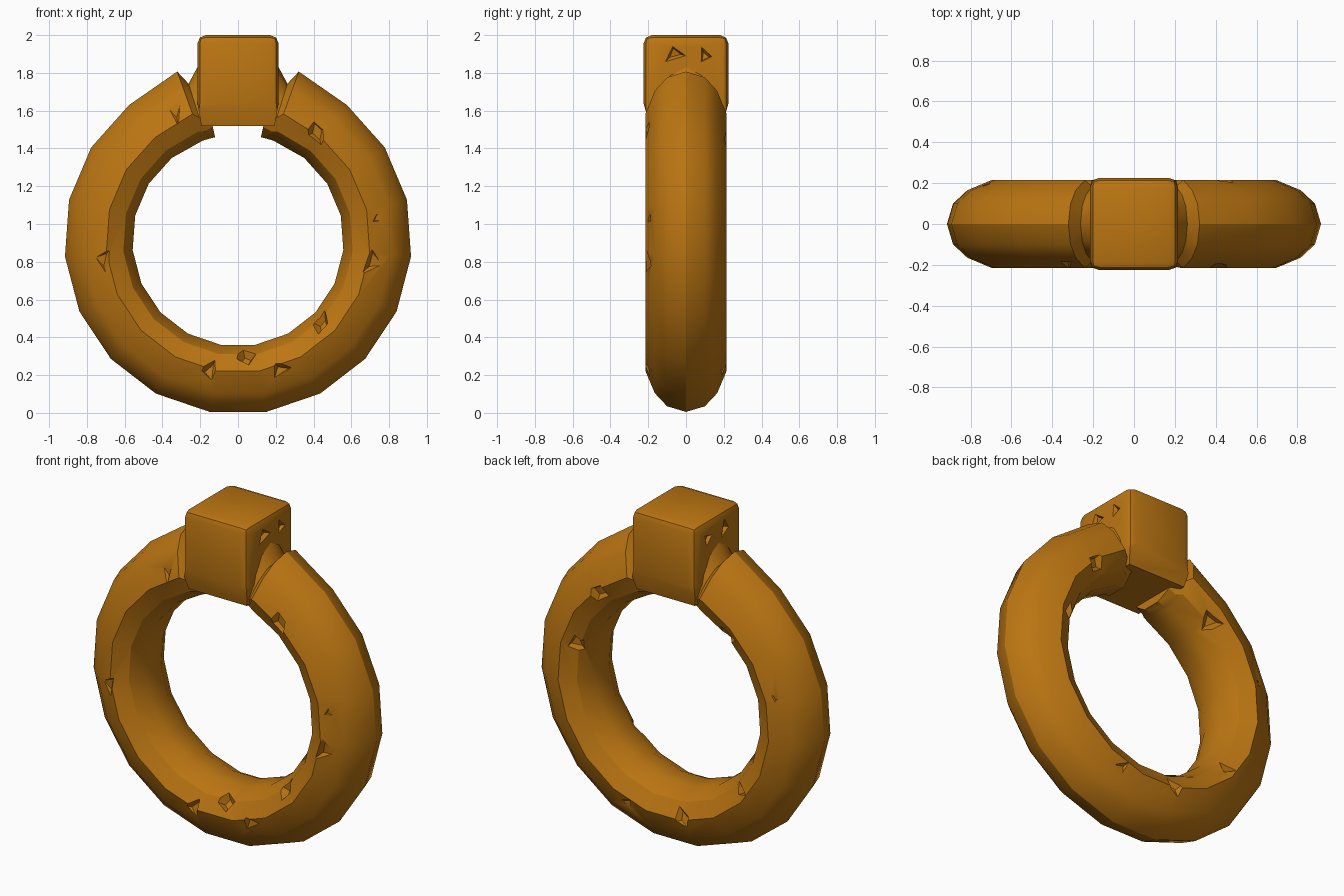
import bpy, bmesh, math, random
from mathutils import Vector, Matrix

if "Cube" in bpy.data.objects:
    bpy.data.objects.remove(bpy.data.objects["Cube"])

random.seed(4)
CZ = 0.913          # height of the ring's centre

bronze = bpy.data.materials.new("golden_bronze")
bronze.diffuse_color = (0.50, 0.18, 0.006, 1)
bronze.use_nodes = True
bronze.node_tree.nodes["Principled BSDF"].inputs["Base Color"].default_value = bronze.diffuse_color


def make_object(name, bm):
    bmesh.ops.recalc_face_normals(bm, faces=bm.faces)
    mesh = bpy.data.meshes.new(name)
    bm.to_mesh(mesh)
    bm.free()
    mesh.materials.append(bronze)
    obj = bpy.data.objects.new(name, mesh)
    bpy.context.collection.objects.link(obj)
    return obj


def select(obj):
    bpy.ops.object.select_all(action='DESELECT')
    obj.select_set(True)
    bpy.context.view_layer.objects.active = obj


def carve(obj, chips):
    # cut shallow three-sided chips (point, normal, radius, depth) into a part
    bm = bmesh.new()
    for point, normal, radius, depth in chips:
        turn = normal.to_track_quat('Z', 'Y').to_matrix().to_4x4()
        spin = Matrix.Rotation(random.uniform(0, 6.28), 4, 'Z')
        stretch = Matrix.Diagonal((1.0, random.uniform(0.5, 0.9), 1, 1))
        tilt = Matrix.Rotation(random.uniform(-0.2, 0.2), 4, 'X')
        bmesh.ops.create_cone(bm, cap_ends=True, segments=random.choice((3, 3, 4)),
                              radius1=radius * 0.5, radius2=radius * 1.2, depth=depth * 2,
                              matrix=Matrix.Translation(point) @ turn @ tilt @ spin @ stretch)
    cutter = make_object("chip_cutter", bm)
    cutter.hide_render = True
    mod = obj.modifiers.new("chips", 'BOOLEAN')
    mod.operation = 'DIFFERENCE'
    mod.solver = 'EXACT'
    mod.use_self = True
    mod.object = cutter
    select(obj)
    bpy.ops.object.modifier_apply(modifier=mod.name)
    bpy.data.objects.remove(cutter)


def smooth(obj, degrees):
    select(obj)
    bpy.ops.object.shade_smooth_by_angle(angle=math.radians(degrees))


# Band cross-section: (radius, y) for half the profile, then mirrored in y
half = [(0.92, 0), (0.89, 0.10), (0.82, 0.165), (0.70, 0.215),
        (0.61, 0.165), (0.56, 0.07)]
section = half + [(r, -y) for r, y in reversed(half[1:])]

# Stations around the ring: angle from the top, outer radius shift, y scale
SEG = 17
stations = [(12.5, 0.035, 0.82), (17.5, -0.05, 0.86), (19.8, 0.03, 1.0)]
stations += [(20 + 320 * i / SEG, 0, 1) for i in range(1, SEG)]
stations += [(360 - a, d, s) for a, d, s in stations[2::-1]]

bm = bmesh.new()
rings = []
for angle, shift, sy in stations:
    a = math.radians(angle)
    ring = []
    for r, y in section:
        rr = r + shift * max(0, (r - 0.56) / 0.36)
        ring.append(bm.verts.new((rr * math.sin(a), y * sy, CZ + rr * math.cos(a))))
    rings.append(ring)
n = len(section)
for p, q in zip(rings, rings[1:]):
    for i in range(n):
        bm.faces.new((p[i], p[(i + 1) % n], q[(i + 1) % n], q[i]))
bm.faces.new(rings[0])
bm.faces.new(rings[-1])
band = make_object("ring_band", bm)


def band_spot(angle, around):
    # point and outward normal on the band's surface
    a, p = math.radians(angle), math.radians(around)
    r = 0.74 + 0.175 * math.cos(p)
    pos = Vector((r * math.sin(a), 0.21 * math.sin(p), CZ + r * math.cos(a)))
    nor = Vector((math.cos(p) * math.sin(a), math.sin(p), math.cos(p) * math.cos(a)))
    return pos, nor


# Worn chips: (angle from top, angle around tube, size), front then back
spots = [(192, -100, 0.10), (162, -95, 0.10), (176, -130, 0.06), (99, -92, 0.10),
         (262, -95, 0.08), (36, -100, 0.09), (334, -80, 0.09), (81, -85, 0.05),
         (135, -130, 0.07), (190, 105, 0.09), (160, 90, 0.07), (230, 120, 0.06),
         (75, 130, 0.08), (40, 110, 0.07), (285, 85, 0.05), (320, 130, 0.08),
         (120, 60, 0.05), (250, 45, 0.05)]
carve(band, [(*band_spot(a, p), s, 0.022) for a, p, s in spots])
smooth(band, 32)

# Square block at the top, narrowing slightly at its foot
bm = bmesh.new()
bmesh.ops.create_cube(bm, size=1, matrix=Matrix.Translation((0, 0, 1.82))
                      @ Matrix.Diagonal((0.43, 0.45, 0.36, 1)))
foot = min(bm.faces, key=lambda f: f.calc_center_median().z)
low = bmesh.ops.extrude_face_region(bm, geom=[foot])
bm.faces.remove(foot)
for v in [g for g in low['geom'] if isinstance(g, bmesh.types.BMVert)]:
    v.co = (v.co.x * 0.9, v.co.y * 0.85, 1.52)
edges = [e for e in bm.edges
         if all(v.co.z > 1.6 for v in e.verts) and max(v.co.z for v in e.verts) > 1.9]
bmesh.ops.bevel(bm, geom=edges, offset=0.045, segments=2, profile=0.5, affect='EDGES')
block = make_object("top_block", bm)
carve(block, [(Vector((sx * 0.215, y, z)), Vector((sx, 0, 0)), s, 0.02)
              for sx in (-1, 1) for y, z, s in ((-0.06, 1.90, 0.07), (0.10, 1.89, 0.05))])
smooth(block, 35)
